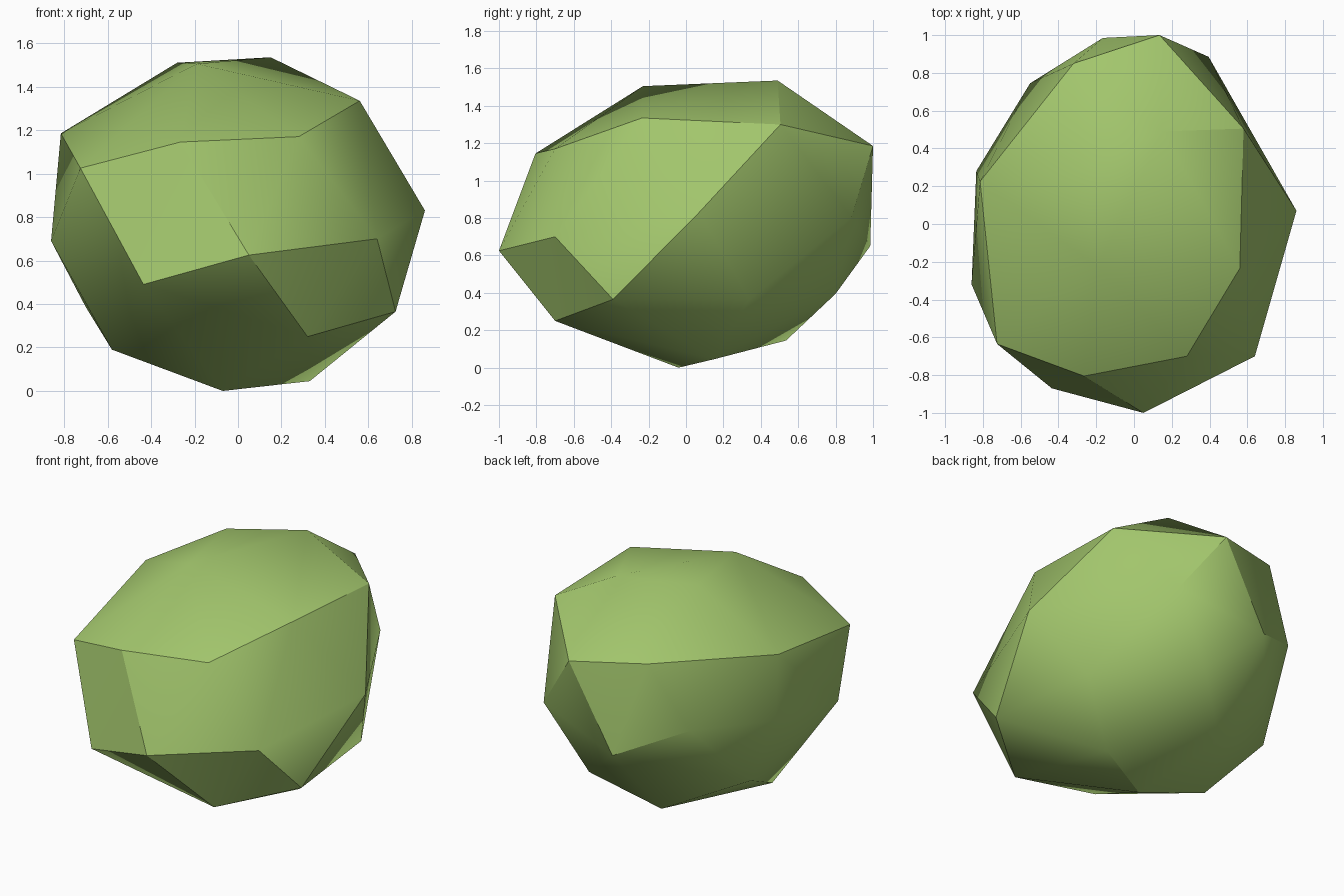
import bpy
import bmesh
import math

# Corner points of the boulder, from crown to base
corners = [
    # crown
    (0.15, 0.49, 1.535), (-0.28, 0.28, 1.51), (-0.19, -0.23, 1.505),
    (0.56, -0.235, 1.335), (0.58, 0.505, 1.30),
    # shoulder
    (0.28, -0.70, 1.17), (-0.265, -0.805, 1.145), (-0.725, -0.635, 1.025),
    (-0.815, 0.225, 1.185), (-0.32, 0.85, 1.23), (0.135, 1.0, 1.185),
    # waist
    (0.86, 0.07, 0.83), (0.395, 0.885, 0.805), (0.64, -0.70, 0.70),
    (0.05, -1.0, 0.625), (-0.435, -0.87, 0.49), (-0.86, -0.32, 0.69),
    (-0.835, 0.28, 0.785), (-0.55, 0.745, 0.82), (-0.165, 0.985, 0.65),
    # underside
    (0.725, -0.39, 0.365), (0.32, -0.70, 0.25), (0.64, 0.34, 0.365),
    (0.13, 0.80, 0.395), (-0.70, 0.34, 0.385), (-0.58, -0.05, 0.19),
    (-0.20, 0.535, 0.145), (0.33, 0.15, 0.045), (-0.07, -0.04, 0.0),
]

# Wrap the corners in one faceted skin
bm = bmesh.new()
for co in corners:
    bm.verts.new(co)
bmesh.ops.convex_hull(bm, input=bm.verts[:])
bmesh.ops.recalc_face_normals(bm, faces=bm.faces[:])
mesh = bpy.data.meshes.new("boulder")
bm.to_mesh(mesh)
bm.free()

boulder = bpy.data.objects.new("boulder", mesh)
bpy.context.collection.objects.link(boulder)

# Mossy green colour
green = bpy.data.materials.new("moss_green")
green.diffuse_color = (0.36, 0.56, 0.15, 1)
mesh.materials.append(green)

# Soft facets with sharp ridges
bpy.context.view_layer.objects.active = boulder
boulder.select_set(True)
bpy.ops.object.shade_smooth_by_angle(angle=math.radians(30))
